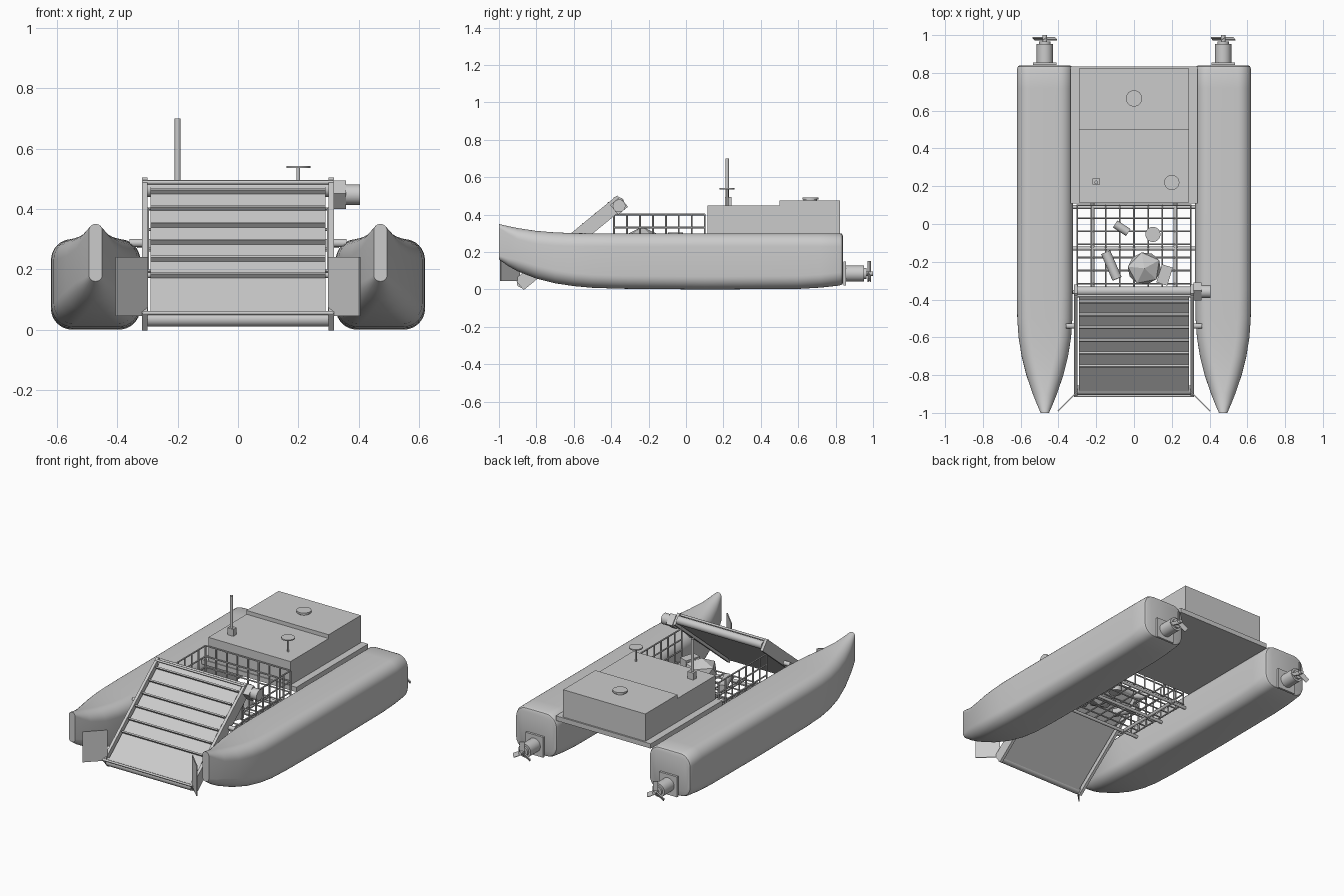
import bpy, bmesh
from math import radians, sin, cos, pi, atan2
from mathutils import Vector, Matrix

if "Cube" in bpy.data.objects:
    bpy.data.objects.remove(bpy.data.objects["Cube"])

GREY = (0.6, 0.6, 0.6, 1)
grey = bpy.data.materials.new("plain_grey")
grey.use_nodes = True
grey.diffuse_color = GREY
grey.node_tree.nodes["Principled BSDF"].inputs["Base Color"].default_value = GREY


def finish(name, bm, smooth=True):
    bmesh.ops.recalc_face_normals(bm, faces=bm.faces)
    mesh = bpy.data.meshes.new(name)
    bm.to_mesh(mesh)
    bm.free()
    obj = bpy.data.objects.new(name, mesh)
    bpy.context.collection.objects.link(obj)
    mesh.materials.append(grey)
    if smooth:
        bpy.ops.object.select_all(action='DESELECT')
        obj.select_set(True)
        bpy.context.view_layer.objects.active = obj
        bpy.ops.object.shade_smooth_by_angle(angle=radians(35))
    return obj


def add_box(bm, center, size, rot=Matrix()):
    m = Matrix.Translation(center) @ rot @ Matrix.Diagonal((*size, 1))
    bmesh.ops.create_cube(bm, size=1, matrix=m)


def add_rod(bm, a, b, r, sides=8, r2=None):
    a, b = Vector(a), Vector(b)
    turn = (b - a).to_track_quat('Z', 'Y').to_matrix().to_4x4()
    bmesh.ops.create_cone(bm, cap_ends=True, segments=sides, radius1=r,
                          radius2=r if r2 is None else r2, depth=(b - a).length,
                          matrix=Matrix.Translation((a + b) / 2) @ turn)


def box(name, center, size, rot=Matrix()):
    bm = bmesh.new()
    add_box(bm, center, size, rot)
    return finish(name, bm, False)


def rod(name, a, b, r, sides=24):
    bm = bmesh.new()
    add_rod(bm, a, b, r, sides)
    return finish(name, bm)


def section(x, y, half, low, high, steps=8):
    """Rounded rectangle across the hull."""
    r = min(0.07, half * 0.95)
    pts = []
    for k, (sx, sz) in enumerate([(1, 1), (-1, 1), (-1, -1), (1, -1)]):
        cx = x + sx * (half - r)
        cz = high - r if sz > 0 else low + r
        for i in range(steps + 1):
            t = (k + i / steps) * pi / 2
            pts.append((cx + r * cos(t), y, cz + r * sin(t)))
    return pts


# Hull stations: y, half width, keel height, deck height
STATIONS = [(-1, .022, .16, .35), (-.95, .044, .125, .338), (-.9, .064, .097, .328),
            (-.8, .098, .058, .313), (-.7, .123, .033, .305), (-.6, .139, .018, .301),
            (-.5, .146, .009, .3), (-.35, .148, .004, .3), (.1, .148, 0, .3),
            (.6, .148, .003, .3), (.72, .148, .01, .3), (.82, .147, .021, .3),
            (.835, .142, .026, .294), (.84, .132, .035, .285)]


def hull(name, x):
    bm = bmesh.new()
    rings = [[bm.verts.new(p) for p in section(x, *s)] for s in STATIONS]
    for a, b in zip(rings, rings[1:]):
        for i in range(len(a)):
            j = (i + 1) % len(a)
            bm.faces.new((a[i], a[j], b[j], b[i]))
    bm.faces.new(rings[0])
    bm.faces.new(rings[-1])
    finish(name, bm)


def thruster(side, x):
    z = 0.085
    box(side + "_motor_plate", (x, .848, z), (.125, .014, .13))
    bm = bmesh.new()
    add_rod(bm, (x, .85, z), (x, .953, z), .043, 24)
    add_rod(bm, (x, .953, z), (x, .965, z), .03, 24)
    add_rod(bm, (x, .96, z), (x, 1, z), .012, 16)
    finish(side + "_motor", bm)
    bm = bmesh.new()
    for k in range(3):
        spin = Matrix.Rotation(k * 2 * pi / 3 + pi / 6, 4, 'Y')
        pitch = Matrix.Rotation(radians(30), 4, 'X')
        add_box(bm, Vector((x, .98, z)) + spin @ Vector((.038, 0, 0)),
                (.06, .006, .028), spin @ pitch)
    finish(side + "_propeller", bm, False)


# Paired parts
for side, s in (("left", 1), ("right", -1)):
    hull(side + "_hull", s * .472)
    thruster(side, s * .472)
    # funnel plate leading to the conveyor mouth
    box(side + "_guide_plate", (s * .352, -.94, .143), (.145, .006, .195),
        Matrix.Rotation(-s * radians(45), 4, 'Z'))
    rod(side + "_conveyor_mount", (s * .3, -.54, .287), (s * .36, -.54, .287), .014, 16)

# Deck and cabins
box("deck", (0, .472, .285), (.67, .725, .03))
box("front_cabin", (0, .3075, .375), (.58, .385, .15))
box("rear_cabin", (0, .662, .387), (.58, .324, .175))
rod("hatch_neck", (0, .665, .47), (0, .665, .482), .036, 32)
rod("hatch_lid", (0, .665, .48), (0, .665, .492), .043, 32)
box("antenna_base", (-.2, .225, .471), (.042, .034, .046))
rod("antenna", (-.2, .22, .49), (-.2, .22, .7), .01, 16)
rod("beacon_post", (.2, .22, .45), (.2, .22, .536), .006, 12)
rod("beacon_disc", (.2, .22, .535), (.2, .22, .542), .04, 32)

# Conveyor: inclined frame from the water up to the cage
low, high = Vector((0, -.88, .035)), Vector((0, -.355, .465))
run = high - low
slope = atan2(run.z, run.y)
tilt = Matrix.Rotation(slope, 4, 'X')
along = run.normalized()
normal = Vector((0, -sin(slope), cos(slope)))
mid = (low + high) / 2
for side, s in (("left", 1), ("right", -1)):
    box(side + "_conveyor_rail", mid + Vector((s * .309, 0, 0)),
        (.018, run.length + .03, .075), tilt)
for name, p in (("lower_roller", low), ("upper_roller", high)):
    rod(name, p - Vector((.3, 0, 0)), p + Vector((.3, 0, 0)), .025)
for name, p in (("lower_crossbar", low - along * .01 + normal * .034),
                ("upper_crossbar", high - along * .005 + normal * .034)):
    rod(name, p - Vector((.315, 0, 0)), p + Vector((.315, 0, 0)), .007, 12)
box("belt", mid, (.58, run.length, .046), tilt)
bm = bmesh.new()
for i in range(6):
    p = low + along * (run.length * (.28 + i * .13)) + normal * .03
    add_box(bm, p, (.58, .009, .02), tilt)
finish("belt_flights", bm, False)
box("gearbox", high + Vector((.337, -.003, -.018)), (.042, .068, .068), tilt)
rod("drive_motor", (.355, -.358, .447), (.405, -.358, .447), .034)

# Collection cage: open wire basket
X, Y0, Y1, Z0, Z1 = .3, -.385, .1, .195, .4
xs = [-X + 2 * X * i / 8 for i in range(9)]
ys = [Y0 + (Y1 - Y0) * i / 7 for i in range(8)]
zs = [Z0 + (Z1 - Z0) * i / 3 for i in range(4)]
bm = bmesh.new()
for x in xs:
    add_rod(bm, (x, Y0, Z0), (x, Y1, Z0), .005, 6)
    add_rod(bm, (x, Y1, Z0), (x, Y1, Z1), .005, 6)
for y in ys:
    add_rod(bm, (-X, y, Z0), (X, y, Z0), .005, 6)
    for x in (-X, X):
        add_rod(bm, (x, y, Z0), (x, y, Z1), .005, 6)
for z in zs:
    add_rod(bm, (-X, Y1, z), (X, Y1, z), .005, 6)
    for x in (-X, X):
        add_rod(bm, (x, Y0, z), (x, Y1, z), .005, 6)
finish("wire_cage", bm)
bm = bmesh.new()
for x in (-.22, .22):
    add_rod(bm, (x, Y0, Z0 - .012), (x, Y1 + .02, Z0 - .012), .01, 12)
for y in (-.36, -.13, .09):
    add_rod(bm, (-.325, y, Z0 - .014), (.325, y, Z0 - .014), .01, 12)
finish("cage_supports", bm)

# Collected debris
rod("debris_can", (.1, -.055, Z0), (.1, -.055, Z0 + .11), .04)
rod("debris_bottle", (-.15, -.15, .225), (-.09, -.29, .23), .026)
rod("debris_small_can", (-.1, 0, .22), (-.03, -.045, .22), .022)
bm = bmesh.new()
bmesh.ops.create_icosphere(bm, subdivisions=1, radius=.1,
                           matrix=Matrix.Translation((.055, -.235, .265))
                           @ Matrix.Rotation(.5, 4, 'Z') @ Matrix.Diagonal((1, .95, .7, 1)))
finish("debris_bag", bm, False)
box("debris_carton", (.162, -.27, .25), (.06, .1, .1), Matrix.Rotation(-.3, 4, 'Z'))
